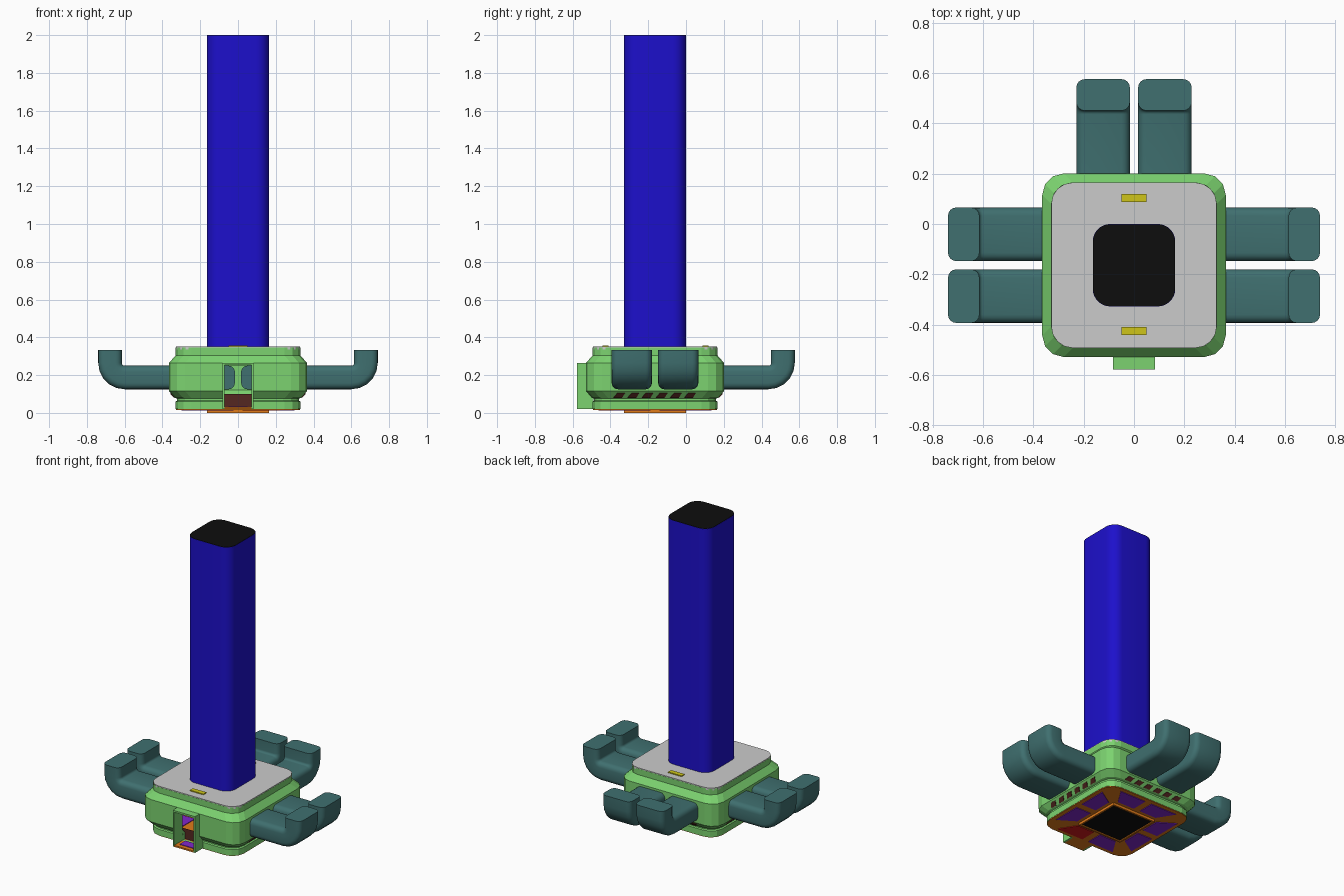
import bpy, bmesh, math
from mathutils import Matrix, Vector

if "Cube" in bpy.data.objects:
    bpy.data.objects.remove(bpy.data.objects["Cube"])

CY = -0.164  # centre of the base in y


def mat(name, r, g, b):
    m = bpy.data.materials.new(name)
    m.diffuse_color = (r, g, b, 1)
    m.use_nodes = True
    m.node_tree.nodes["Principled BSDF"].inputs["Base Color"].default_value = m.diffuse_color
    return m


GREEN = mat("green", 0.20, 0.65, 0.16)
TEAL = mat("teal", 0.05, 0.16, 0.16)
BLUE = mat("blue", 0.012, 0.005, 0.60)
BLACK = mat("black", 0.004, 0.004, 0.004)
YELLOW = mat("yellow", 0.62, 0.56, 0.01)
ORANGE = mat("orange", 0.75, 0.20, 0.01)
PURPLE = mat("purple", 0.22, 0.02, 0.60)
BROWN = mat("brown", 0.09, 0.02, 0.015)
RED = mat("red", 0.65, 0.01, 0.01)


def outline(hx, hy, r, n):
    """Rounded rectangle, counter-clockwise."""
    pts = []
    for k, (sx, sy) in enumerate([(1, 1), (-1, 1), (-1, -1), (1, -1)]):
        for i in range(n + 1):
            a = math.pi / 2 * (k + i / n)
            pts.append((sx * (hx - r) + r * math.cos(a), sy * (hy - r) + r * math.sin(a)))
    return pts


def finish(name, bm, material, smooth=None):
    bmesh.ops.recalc_face_normals(bm, faces=bm.faces)
    me = bpy.data.meshes.new(name)
    bm.to_mesh(me)
    bm.free()
    ob = bpy.data.objects.new(name, me)
    bpy.context.collection.objects.link(ob)
    if material:
        me.materials.append(material)
    if smooth:
        bpy.ops.object.select_all(action='DESELECT')
        ob.select_set(True)
        bpy.context.view_layer.objects.active = ob
        bpy.ops.object.shade_smooth_by_angle(angle=math.radians(smooth))
    return ob


def loft(name, rings, material, caps=True, closed=False, smooth=None):
    """Skin a list of equal-length rings of points."""
    bm = bmesh.new()
    loops = [[bm.verts.new(p) for p in ring] for ring in rings]
    pairs = list(zip(loops, loops[1:])) + ([(loops[-1], loops[0])] if closed else [])
    for a, b in pairs:
        for i in range(len(a)):
            j = (i + 1) % len(a)
            bm.faces.new((a[i], a[j], b[j], b[i]))
    if caps and not closed:
        bm.faces.new(loops[0])
        bm.faces.new(loops[-1])
    return finish(name, bm, material, smooth)


def layer(h, r, z, n=3):
    return [(x, y + CY, z) for x, y in outline(h, h, r, n)]


def box(name, x0, x1, y0, y1, z0, z1, material):
    bm = bmesh.new()
    bmesh.ops.create_cube(bm, size=1)
    for v in bm.verts:
        v.co = ((x0, x1)[v.co.x > 0], (y0, y1)[v.co.y > 0], (z0, z1)[v.co.z > 0])
    return finish(name, bm, material)


def turn(angle):
    """Rotation about the vertical axis of the base."""
    return Matrix.Translation((0, CY, 0)) @ Matrix.Rotation(angle, 4, 'Z')


# Hollow base shell: outer profile up, inner profile back down
profile = [(0.33, 0.02), (0.33, 0.06), (0.322, 0.065), (0.322, 0.075), (0.335, 0.08),
           (0.365, 0.115), (0.365, 0.265), (0.33, 0.305), (0.33, 0.345),
           (0.31, 0.345), (0.31, 0.30), (0.345, 0.26), (0.345, 0.12), (0.30, 0.075), (0.30, 0.02)]
shell = loft("base_shell", [layer(h, 0.085, z) for h, z in profile], GREEN, closed=True)

# Front bay opening cut through the shell
cutter = box("bay_cutter", -0.072, 0.072, -0.62, -0.42, 0.03, 0.252, GREEN)
cutter.hide_render = True
cutter.hide_viewport = True
cut = shell.modifiers.new("bay_opening", 'BOOLEAN')
cut.operation = 'DIFFERENCE'
cut.solver = 'EXACT'
cut.object = cutter

# Front bay frame
for side, s in (("left", -1), ("right", 1)):
    a, b = sorted((s * 0.083, s * 0.072))
    box(f"bay_wall_{side}", a, b, -0.578, -0.49, 0.02, 0.265, GREEN)
box("bay_roof", -0.072, 0.072, -0.578, -0.49, 0.253, 0.265, GREEN)
box("bay_floor", -0.072, 0.072, -0.578, -0.46, 0.02, 0.03, ORANGE)
box("bay_floor_tile", -0.05, 0.05, -0.55, -0.49, 0.03, 0.034, PURPLE)

# Dark band lining the inside of the base
loft("inner_lining", [layer(0.298, 0.08, 0.026), layer(0.298, 0.08, 0.1)], BROWN, caps=False)

# Lid and its two yellow markers
loft("lid", [layer(0.329, 0.085, 0.335, 4), layer(0.329, 0.085, 0.351, 4)], None)
for name, y in (("back", 0.103), ("front", -0.425)):
    box(f"marker_{name}", -0.05, 0.05, y - 0.016, y + 0.016, 0.345, 0.357, YELLOW)

# Tall column with dark end cap
loft("column", [layer(0.164, 0.07, z, 8) for z in (0.345, 1.998)], BLUE, smooth=30)
loft("column_cap", [layer(0.163, 0.07, z, 8) for z in (1.996, 2.0)], BLACK)

# Underside plate with tiles, socket frame and dark centre
loft("floor_plate", [layer(0.328, 0.085, 0.016), layer(0.328, 0.085, 0.026)], ORANGE)
for k in range(4):
    m = turn(k * math.pi / 2)
    for s in (-1, 1):
        quad = [(0.19, 0.025), (0.30, 0.025), (0.30, 0.22), (0.19, 0.15)]
        rings = [[m @ Vector((x, s * y, z)) for x, y in quad] for z in (0.012, 0.03)]
        loft(f"floor_tile_{k}_{'a' if s < 0 else 'b'}", rings, RED if (k, s) == (3, 1) else PURPLE)
socket = [(0.165, 0.016), (0.165, 0.0), (0.153, 0.0), (0.153, 0.016)]
loft("socket_frame", [[(sx * h, sy * h + CY, z) for sx, sy in ((1, 1), (-1, 1), (-1, -1), (1, -1))]
                      for h, z in socket], ORANGE, closed=True)
box("socket_centre", -0.155, 0.155, CY - 0.155, CY + 0.155, 0.006, 0.017, BLACK)

# Slanted vents on the lower bevel of both sides and the back
for side, k in (("right", 0), ("back", 1), ("left", 2)):
    m = turn(k * math.pi / 2)
    for i in range(6):
        y = -0.22 + i * 0.075
        low, high = (0.337, 0.081), (0.357, 0.104)
        quad = [(low, y), (low, y + 0.045), (high, y + 0.06), (high, y + 0.02)]
        rings = [[m @ Vector((p[0] + d, yy, p[1] - d)) for p, yy in quad] for d in (-0.002, 0.002)]
        loft(f"vent_{side}_{i}", rings, BROWN)

# Upturned arms: rounded section swept along a bent path, two per side
path = [(0.30, 0.1875, 0.0), (0.60, 0.1875, 0.0)]
for i in range(1, 6):
    a = math.pi / 2 * i / 5
    path.append((0.60 + 0.0775 * math.sin(a), 0.265 - 0.0775 * math.cos(a), a))
path.append((0.6775, 0.332, math.pi / 2))
section = outline(0.1065, 0.0625, 0.033, 4)
for side, k in (("right", 0), ("back", 1), ("left", 2)):
    m = turn(k * math.pi / 2)
    for s in (-1, 1):
        rings = [[m @ Vector((d - v * math.sin(a), s * 0.123 + u, z + v * math.cos(a)))
                  for u, v in section] for d, z, a in path]
        loft(f"arm_{side}_{'a' if s < 0 else 'b'}", rings, TEAL, smooth=30)
